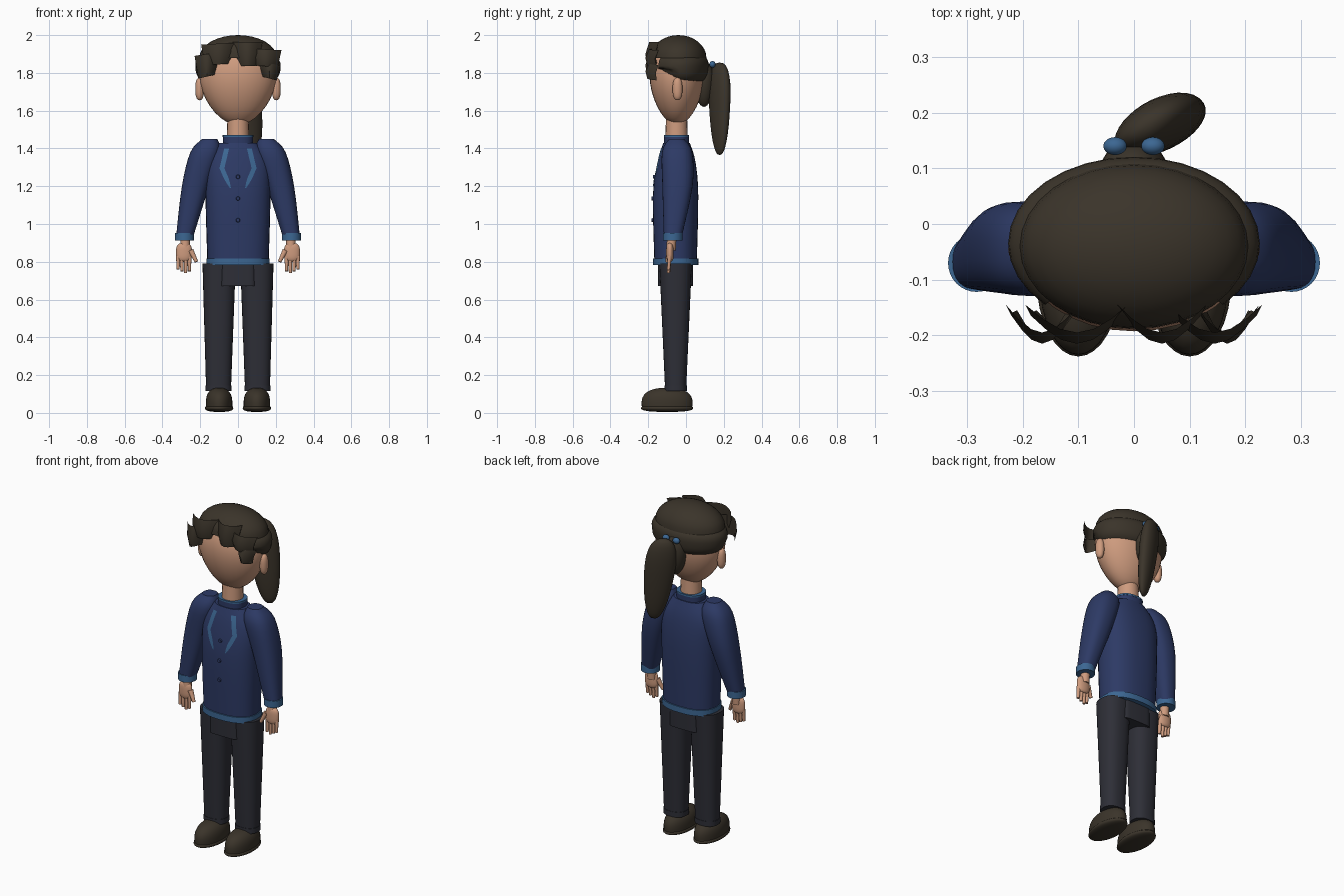
import bpy, bmesh, math
from mathutils import Vector, Matrix

if "Cube" in bpy.data.objects:
    bpy.data.objects.remove(bpy.data.objects["Cube"])


def material(name, red, green, blue_part):
    colour = (red, green, blue_part, 1)
    mat = bpy.data.materials.new(name)
    mat.use_nodes = True
    mat.diffuse_color = colour
    mat.node_tree.nodes["Principled BSDF"].inputs["Base Color"].default_value = colour
    return mat


navy = material("navy_cloth", 0.026, 0.042, 0.13)
blue = material("blue_trim", 0.045, 0.135, 0.29)
charcoal = material("charcoal_cloth", 0.027, 0.028, 0.038)
skin = material("skin", 0.62, 0.33, 0.21)
brown = material("dark_brown", 0.043, 0.034, 0.023)


def finish(name, bm, mat, angle=40):
    bmesh.ops.recalc_face_normals(bm, faces=bm.faces[:])
    mesh = bpy.data.meshes.new(name)
    bm.to_mesh(mesh)
    bm.free()
    mesh.materials.append(mat)
    part = bpy.data.objects.new(name, mesh)
    bpy.context.collection.objects.link(part)
    bpy.ops.object.select_all(action="DESELECT")
    part.select_set(True)
    bpy.context.view_layer.objects.active = part
    bpy.ops.object.shade_smooth_by_angle(angle=math.radians(angle))
    return part


def egg(name, centre, size, mat, power=2, taper=0, turn=0, shear=0, keep=None):
    """Ellipsoid with a boxier side profile, a taper, a turn about z and a sideways slant."""
    bm = bmesh.new()
    bmesh.ops.create_uvsphere(bm, u_segments=32, v_segments=16, radius=1)
    if keep:
        unwanted = [face for face in bm.faces if not keep(face.calc_center_median())]
        bmesh.ops.delete(bm, geom=unwanted, context="FACES")
    spin = Matrix.Rotation(turn, 3, "Z")
    for vert in bm.verts:
        height = max(-1, min(1, vert.co.z))
        flat = Vector((vert.co.x, vert.co.y))
        if flat.length > 0.001:
            flat = flat.normalized() * (1 - abs(height) ** power) ** (1 / power)
        flat *= 1 + taper * height
        local = Vector((flat.x * size[0], flat.y * size[1], height * size[2]))
        vert.co = spin @ local + Vector(centre) + Vector((shear * height, 0, 0))
    return finish(name, bm, mat)


def smooth_rings(rings, steps=4):
    """Fill in extra rings along a smooth curve through the given ones."""
    for i in range(len(rings) - 1):
        before, after = rings[max(i - 1, 0)], rings[min(i + 2, len(rings) - 1)]
        for k in range(steps):
            t = k / steps
            yield [b + t * (c - a + t * (2 * a - 5 * b + 4 * c - d + t * (3 * (b - c) + d - a))) / 2
                   for a, b, c, d in zip(before, rings[i], rings[i + 1], after)]
    yield rings[-1]


def loft(name, rings, mat, power=2.4, sides=32):
    """Capped stack of rounded rings (z, x, y, radius x, radius y)."""
    bm = bmesh.new()
    loops = []
    for z, x, y, rx, ry in smooth_rings(rings):
        loop = []
        for i in range(sides):
            angle = math.tau * i / sides
            u, v = [math.copysign(abs(f) ** (2 / power), f) for f in (math.cos(angle), math.sin(angle))]
            loop.append(bm.verts.new((x + u * rx, y + v * ry, z)))
        loops.append(loop)
    for low, high in zip(loops, loops[1:]):
        for i in range(sides):
            bm.faces.new((low[i - 1], low[i], high[i], high[i - 1]))
    bm.faces.new(loops[0])
    bm.faces.new(loops[-1])
    return finish(name, bm, mat)


def slab(name, centre, radii, height, mat, power=2.4):
    x, y, z = centre
    return loft(name, [(z + end * height / 2, x, y, *radii) for end in (-1, 1)], mat, power)


def limb(name, start, end, radius, end_radius, mat):
    start, end = Vector(start), Vector(end)
    axis = end - start
    bm = bmesh.new()
    bmesh.ops.create_cone(bm, cap_ends=True, segments=20, radius1=radius, radius2=end_radius, depth=axis.length)
    bmesh.ops.rotate(bm, verts=bm.verts[:], matrix=axis.to_track_quat("Z", "Y").to_matrix())
    bmesh.ops.translate(bm, verts=bm.verts[:], vec=(start + end) / 2)
    return finish(name, bm, mat)


def clump(name, left, right, middle, height, slant):
    """Lock of hair bowed forward, narrower along its lower edge."""
    bm = bmesh.new()
    columns = []
    steps = 6
    for i in range(steps + 1):
        t = i / steps
        bow = math.sin(math.pi * t)
        x = left + (right - left) * t
        inset = 0.04 * (0.5 - t)
        z = middle + slant * (t - 0.5)
        y = -0.165 - 0.05 * bow
        thick = 0.005 + 0.015 * bow
        corners = ((x, y + 0.02, z + height / 2), (x + inset / 2, y, z),
                   (x + inset, y + 0.01, z - height / 2), (x + inset / 2, y + thick, z))
        columns.append([bm.verts.new(corner) for corner in corners])
    for a, b in zip(columns, columns[1:]):
        for k in range(len(a)):
            bm.faces.new((a[k - 1], a[k], b[k], b[k - 1]))
    bm.faces.new(columns[0])
    bm.faces.new(columns[-1])
    return finish(name, bm, brown)


# Head and neck
egg("head", (0, -0.048, 1.745), (0.2, 0.142, 0.22), skin, taper=0.2)
limb("neck", (0, -0.05, 1.42), (0, -0.05, 1.57), 0.06, 0.056, skin)

# Hair: crown, band round the sides and back, tail
egg("hair_crown", (0, -0.04, 1.88), (0.205, 0.148, 0.12), brown, keep=lambda c: c.z > 0)
band = egg("hair_band", (0, -0.035, 1.82), (0.225, 0.155, 0.09), brown, power=3, taper=0.04,
           keep=lambda c: c.y > -0.7 * math.hypot(c.x, c.y))
for vert in band.data.vertices:
    # Lower edge rises toward the temples
    if vert.co.z < 1.82:
        vert.co.z += max(0, -0.03 - vert.co.y) * 0.35
egg("tail_root", (0, 0.095, 1.74), (0.06, 0.055, 0.12), brown, taper=0.15)
egg("ponytail", (0.055, 0.178, 1.61), (0.08, 0.042, 0.245), brown, power=2.5, taper=0.25, turn=0.55, shear=-0.03)

# Fringe locks
clump("fringe_outer_right", -0.23, -0.1, 1.84, 0.12, 0.02)
clump("fringe_inner_right", -0.195, -0.01, 1.9, 0.11, 0.01)
clump("fringe_middle", -0.03, 0.13, 1.9, 0.125, 0)
clump("fringe_inner_left", 0.06, 0.23, 1.88, 0.09, -0.01)
clump("fringe_outer_left", 0.11, 0.225, 1.81, 0.08, -0.02)

# Jacket body
torso = loft("jacket", [(0.79, 0, -0.055, 0.162, 0.112), (1.15, 0, -0.055, 0.172, 0.12),
                        (1.33, 0, -0.05, 0.165, 0.1), (1.43, 0, -0.05, 0.1, 0.07)], navy)
slab("hem", (0, -0.055, 0.8), (0.168, 0.12), 0.035, blue)
slab("collar", (0, -0.05, 1.43), (0.08, 0.066), 0.065, navy)
slab("collar_trim", (0, -0.05, 1.465), (0.081, 0.067), 0.01, blue)
slab("hips", (0, -0.055, 0.73), (0.095, 0.093), 0.115, charcoal, power=6)


def on_jacket(x, z, gap):
    hit = torso.ray_cast(Vector((x, -1, z)), Vector((0, 1, 0)))[1]
    return hit - Vector((0, gap, 0))


bpy.context.view_layer.update()
for i, name in enumerate(("top_button", "middle_button", "lower_button")):
    z = 1.25 - i * 0.115
    limb(name, on_jacket(0, z, 0), on_jacket(0, z, 0.008), 0.011, 0.009, navy)

for side, s in (("left", 1), ("right", -1)):
    # Lapel stripe: bends outward, then runs to a point
    bm = bmesh.new()
    rows = []
    for i in range(9):
        t = i / 8
        x = 0.06 + 0.025 * min(1, 2 * t) - 0.045 * max(0, 2 * t - 1)
        width = 0.013 * min(1, 4.2 - 4 * t)
        rows.append([bm.verts.new(on_jacket(s * (x + w), 1.4 - 0.21 * t, 0.005)) for w in (-width, width)])
    for a, b in zip(rows, rows[1:]):
        bm.faces.new((a[0], a[1], b[1], b[0]))
    finish("lapel_" + side, bm, blue)

    # Sleeve and cuff
    loft("sleeve_" + side, [(0.93, s * 0.283, -0.07, 0.045, 0.047), (1.2, s * 0.225, -0.045, 0.072, 0.08),
                            (1.38, s * 0.173, -0.047, 0.079, 0.08), (1.45, s * 0.15, -0.05, 0.04, 0.04)], navy)
    slab("cuff_" + side, (s * 0.283, -0.07, 0.932), (0.051, 0.052), 0.04, blue, power=2)

    # Hand
    limb("wrist_" + side, (s * 0.28, -0.08, 0.86), (s * 0.28, -0.075, 0.93), 0.025, 0.025, skin)
    egg("palm_" + side, (s * 0.286, -0.085, 0.85), (0.042, 0.02, 0.05), skin, power=3)
    for i, finger in enumerate(("index", "middle", "ring", "little")):
        x = s * (0.257 + i * 0.02)
        limb(f"{finger}_finger_{side}", (x, -0.087, 0.83), (x, -0.092, 0.74 + 0.01 * abs(i - 1)), 0.011, 0.008, skin)
    limb("thumb_" + side, (s * 0.25, -0.09, 0.86), (s * 0.22, -0.1, 0.8), 0.015, 0.009, skin)

    # Ear and hair tie
    egg("ear_" + side, (s * 0.203, -0.045, 1.715), (0.023, 0.026, 0.06), skin, power=2.5)
    egg("hair_tie_" + side, (s * 0.034, 0.14, 1.845), (0.021, 0.016, 0.018), blue)

    # Trouser leg with turn-up
    loft("trouser_leg_" + side, [(0.13, s * 0.103, -0.055, 0.066, 0.056), (0.79, s * 0.1, -0.055, 0.088, 0.086)],
         charcoal)
    slab("turn_up_" + side, (s * 0.103, -0.055, 0.13), (0.069, 0.059), 0.03, charcoal)

    # Shoe
    egg("sole_" + side, (s * 0.1, -0.1, 0.025), (0.075, 0.138, 0.02), brown, power=2.5)
    egg("shoe_" + side, (s * 0.1, -0.1, 0.05), (0.07, 0.135, 0.083), brown, power=2.5, keep=lambda c: c.z > -0.2)
